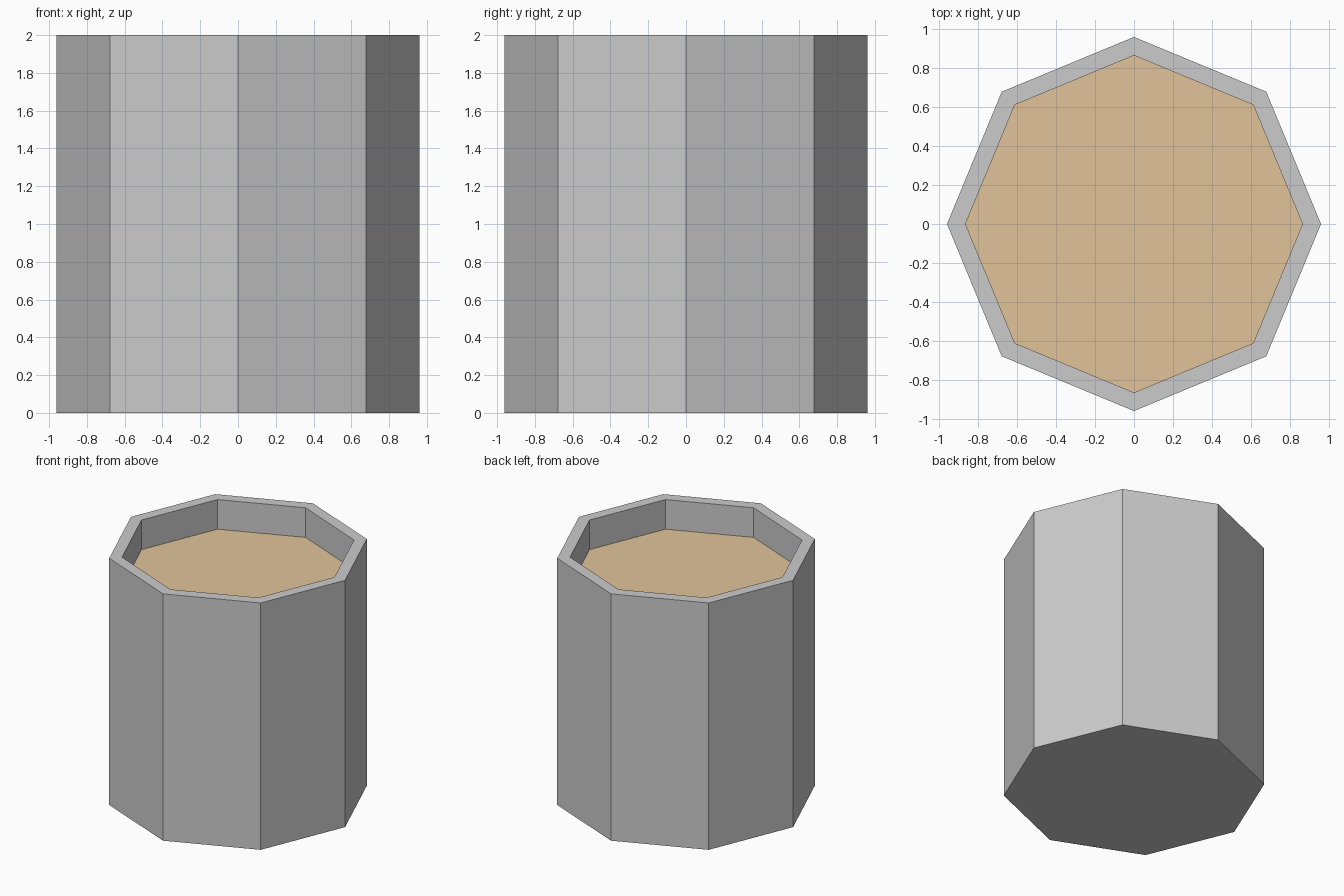
import bpy, bmesh
from math import cos, sin, tau

if "Cube" in bpy.data.objects:
    bpy.data.objects.remove(bpy.data.objects["Cube"])

SIDES = 8
OUTER, INNER = 0.96, 0.865
HEIGHT, FLOOR, FILL = 2.0, 0.1, 1.76


def ring(bm, radius, z):
    return [bm.verts.new((radius * cos(tau * i / SIDES),
                          radius * sin(tau * i / SIDES), z)) for i in range(SIDES)]


def lathe(name, profile, cap_start=True):
    """Sweep (radius, z) points round the axis; the last ring is always capped."""
    bm = bmesh.new()
    rings = [ring(bm, r, z) for r, z in profile]
    for low, high in zip(rings, rings[1:]):
        for i in range(SIDES):
            j = (i + 1) % SIDES
            bm.faces.new((low[i], low[j], high[j], high[i]))
    if cap_start:
        bm.faces.new(rings[0][::-1])
    bm.faces.new(rings[-1])
    mesh = bpy.data.meshes.new(name)
    bm.to_mesh(mesh)
    bm.free()
    obj = bpy.data.objects.new(name, mesh)
    bpy.context.collection.objects.link(obj)
    return obj


# Octagonal vessel: outer wall, flat rim, inner wall and floor
lathe("cup", [(OUTER, 0), (OUTER, HEIGHT), (INNER, HEIGHT), (INNER, FLOOR)])

# Brown contents: flat surface below the rim
contents = lathe("contents", [(INNER, FILL)], cap_start=False)
brown = bpy.data.materials.new("brown")
brown.diffuse_color = (0.75, 0.55, 0.32, 1)
brown.use_nodes = True
brown.node_tree.nodes["Principled BSDF"].inputs["Base Color"].default_value = brown.diffuse_color
contents.data.materials.append(brown)
